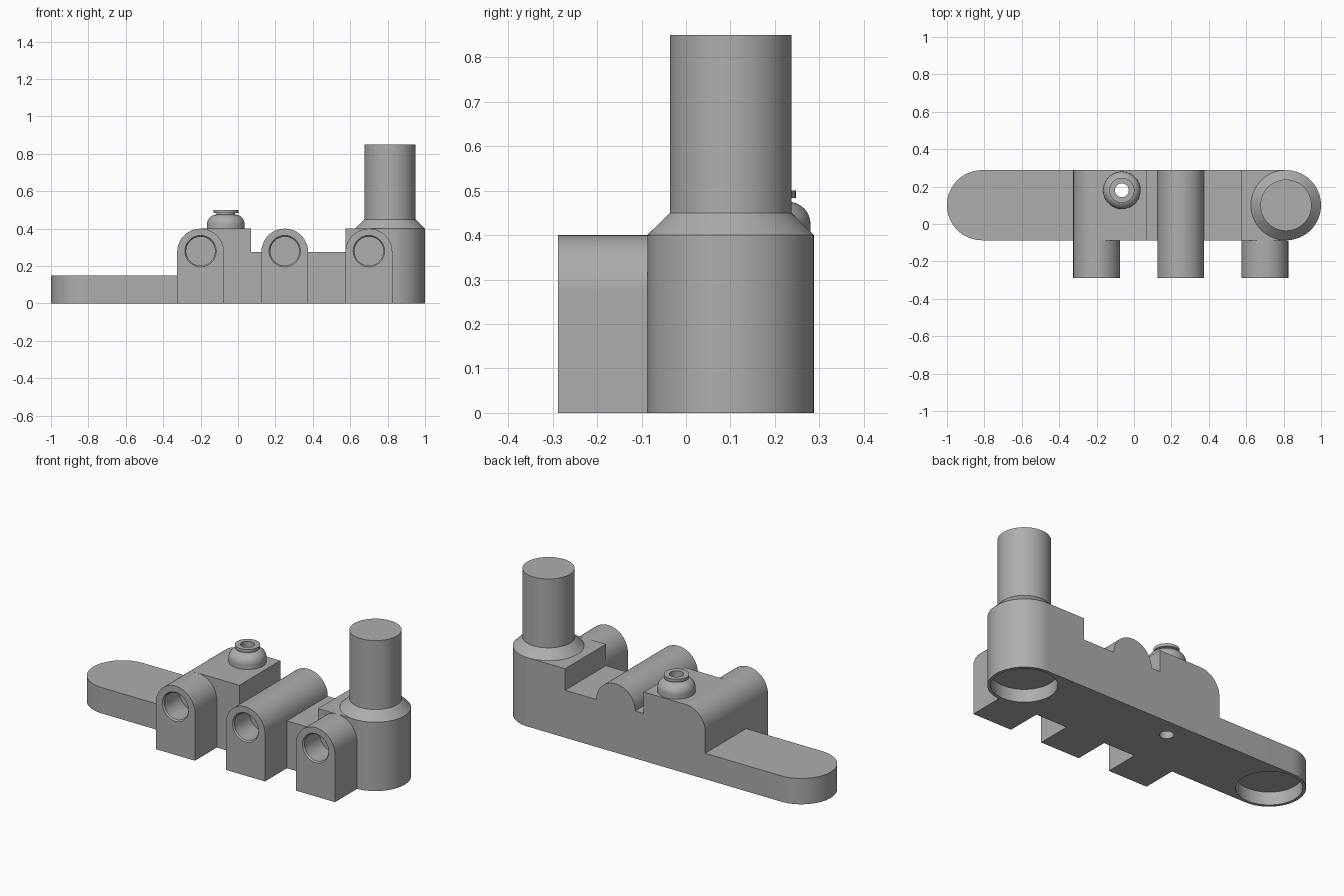
import bpy, bmesh, math
from mathutils import Matrix

if "Cube" in bpy.data.objects:
    bpy.data.objects.remove(bpy.data.objects["Cube"], do_unlink=True)

GREY = (0.42, 0.42, 0.42, 1)
grey = bpy.data.materials.new("plain grey")
grey.use_nodes = True
grey.diffuse_color = GREY
grey.node_tree.nodes["Principled BSDF"].inputs["Base Color"].default_value = GREY

FRONT, BACK, MID = -0.288, 0.288, 0.1005   # depth limits and centre line
BODY_FRONT, END_R, END_X = -0.087, 0.1875, 0.8125
ARM_R, ARM_Z = 0.125, 0.275
UPRIGHT = Matrix.Rotation(math.pi / 2, 4, 'X')


def arc(cx, cy, r, start, end, steps=24):
    angles = [math.radians(start + (end - start) * i / steps) for i in range(steps + 1)]
    return [(cx + r * math.cos(a), cy + r * math.sin(a)) for a in angles]


def finish(name, bm, helper=False):
    bmesh.ops.remove_doubles(bm, verts=bm.verts, dist=1e-5)
    bmesh.ops.recalc_face_normals(bm, faces=bm.faces)
    mesh = bpy.data.meshes.new(name)
    bm.to_mesh(mesh)
    bm.free()
    obj = bpy.data.objects.new(name, mesh)
    bpy.context.collection.objects.link(obj)
    mesh.materials.append(grey)
    obj.hide_render = helper
    return obj


def extrude(name, outline, length, matrix):
    """Flat outline pushed along its local z axis."""
    bm = bmesh.new()
    face = bm.faces.new([bm.verts.new((x, y, 0)) for x, y in outline])
    new = bmesh.ops.extrude_face_region(bm, geom=[face])["geom"]
    bmesh.ops.translate(bm, vec=(0, 0, length),
                        verts=[v for v in new if isinstance(v, bmesh.types.BMVert)])
    bm.transform(matrix)
    return finish(name, bm)


def lathe(name, profile, matrix, closed=False, helper=False, steps=64):
    """Profile of (radius, height) spun about its local z axis."""
    bm = bmesh.new()
    verts = [bm.verts.new((r, 0, z)) for r, z in profile]
    edges = [bm.edges.new(pair) for pair in zip(verts, verts[1:])]
    if closed:
        edges.append(bm.edges.new((verts[-1], verts[0])))
    bmesh.ops.spin(bm, geom=verts + edges, axis=(0, 0, 1), cent=(0, 0, 0),
                   angle=math.tau, steps=steps)
    bm.transform(matrix)
    return finish(name, bm, helper)


def cut(obj, cutter):
    mod = obj.modifiers.new("cut", 'BOOLEAN')
    mod.operation, mod.solver, mod.object = 'DIFFERENCE', 'EXACT', cutter
    bpy.context.view_layer.objects.active = obj
    bpy.ops.object.modifier_apply(modifier=mod.name)


parts, helpers = [], []

# Low rounded foot at the right end
foot = extrude("foot", arc(-END_X, MID, END_R, 90, 270, 32)
               + [(-0.325, BODY_FRONT), (-0.325, BACK)], 0.15, Matrix())

# Stepped main body with a rounded shoulder and a middle arch
outline = [(-0.325, 0)] + arc(-0.2, ARM_Z, ARM_R, 180, 90) + [
    (0.07, 0.4), (0.07, ARM_Z)] + arc(0.25, ARM_Z, ARM_R, 180, 0, 32) + [
    (0.575, ARM_Z), (0.575, 0.4), (END_X, 0.4), (END_X, 0)]
body = extrude("main_body", outline, BACK - BODY_FRONT,
               Matrix.Translation((0, BACK, 0)) @ UPRIGHT)

# Tower with sloped shoulder and solid post
tower = lathe("tower", [(0, 0), (END_R, 0), (END_R, 0.4), (0.137, 0.45),
                        (0.137, 0.85), (0, 0.85)],
              Matrix.Translation((END_X, MID, 0)))

# Shallow round sockets underneath both ends
for side, targets in ((-1, [foot]), (1, [body, tower])):
    socket = lathe("socket_cutter", [(0, -0.1), (0.17, -0.1), (0.17, 0.075), (0, 0.075)],
                   Matrix.Translation((side * END_X, MID, 0)), helper=True)
    helpers.append(socket)
    for target in targets:
        cut(target, socket)

# Vertical bore through the body below the nozzle
nozzle_at = Matrix.Translation((-0.065, 0.18, 0))
bore = lathe("bore_cutter", [(0, -0.1), (0.037, -0.1), (0.037, 0.6), (0, 0.6)],
             nozzle_at, helper=True)
helpers.append(bore)
cut(body, bore)

# Domed hollow nozzle with a small flange
nozzle = lathe("nozzle", [(0.037, 0.4), (0.1, 0.4), (0.1, 0.425)]
               + arc(0.05, 0.425, 0.05, 0, 90, 10)
               + [(0.05, 0.483), (0.067, 0.483), (0.067, 0.5), (0.037, 0.5)],
               nozzle_at, closed=True)
parts += [foot, body, tower, nozzle]

# Three arched arms with chamfered blind holes
for name, x in (("right_arm", -0.2), ("middle_arm", 0.25), ("left_arm", 0.7)):
    arch = [(ARM_R, 0)] + arc(0, ARM_Z, ARM_R, 0, 180, 32) + [(-ARM_R, 0)]
    arm = extrude(name, arch, BODY_FRONT - FRONT,
                  Matrix.Translation((x, BODY_FRONT, 0)) @ UPRIGHT)
    hole = lathe("hole_cutter", [(0, -0.15), (0.077, -0.15), (0.077, -0.008),
                                 (0.084, 0), (0.084, 0.05), (0, 0.05)],
                 Matrix.Translation((x, FRONT, 0.28)) @ UPRIGHT, helper=True)
    helpers.append(hole)
    cut(arm, hole)
    parts.append(arm)

for helper in helpers:
    bpy.data.objects.remove(helper, do_unlink=True)

# Smooth the round walls and keep corners crisp
bpy.ops.object.select_all(action='DESELECT')
for part in parts:
    part.select_set(True)
bpy.context.view_layer.objects.active = parts[0]
bpy.ops.object.shade_smooth_by_angle(angle=math.radians(28))
